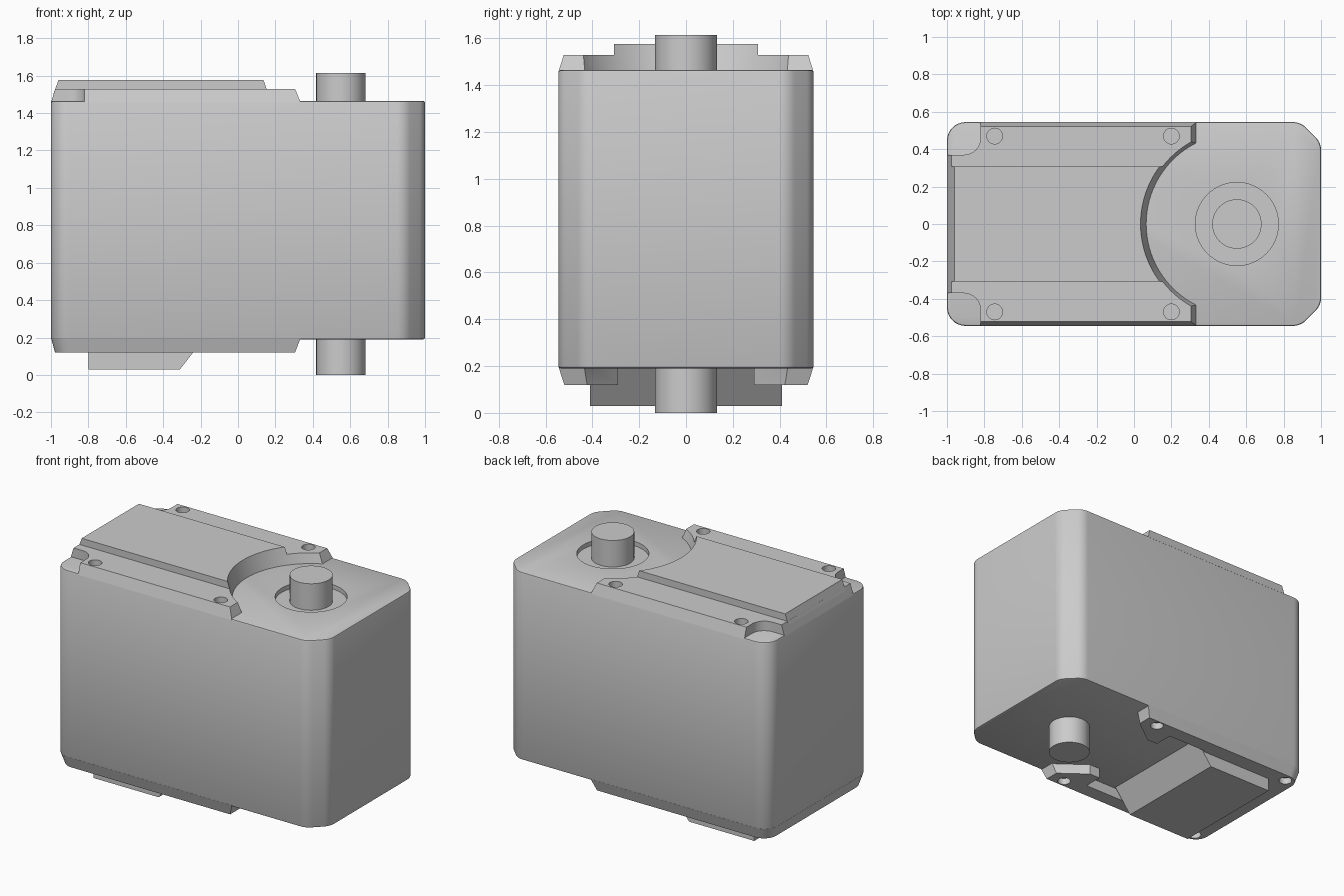
import bpy, bmesh, math
from mathutils import Vector

cube = bpy.data.objects.get("Cube")
if cube:
    bpy.data.objects.remove(cube, do_unlink=True)

grey = bpy.data.materials.new("light_grey")
grey.use_nodes = True
grey.diffuse_color = (0.6, 0.6, 0.6, 1)
grey.node_tree.nodes["Principled BSDF"].inputs["Base Color"].default_value = (0.6, 0.6, 0.6, 1)


def rounded(corners, steps=8):
    """Outline from (x, y, radius) corners, each rounded by an arc."""
    out = []
    for i, (x, y, r) in enumerate(corners):
        p = Vector((x, y))
        if r == 0:
            out.append(p)
            continue
        a = (Vector(corners[i - 1][:2]) - p).normalized()
        b = (Vector(corners[(i + 1) % len(corners)][:2]) - p).normalized()
        half = a.angle(b) / 2
        centre = p + (a + b).normalized() * r / math.sin(half)
        start = p + a * r / math.tan(half) - centre
        end = p + b * r / math.tan(half) - centre
        sweep = end.angle_signed(start)
        for k in range(steps + 1):
            t = sweep * k / steps
            out.append(centre + Vector((start.x * math.cos(t) - start.y * math.sin(t),
                                        start.x * math.sin(t) + start.y * math.cos(t))))
    return out


def circle(x, y, r, n=64):
    return [Vector((x + r * math.cos(math.tau * i / n), y + r * math.sin(math.tau * i / n)))
            for i in range(n)]


def loft(name, low, z0, high, z1):
    """Solid between two outlines with the same number of points."""
    bm = bmesh.new()
    rings = [[bm.verts.new((p.x, p.y, z)) for p in ring] for ring, z in ((low, z0), (high, z1))]
    n = len(low)
    for i in range(n):
        j = (i + 1) % n
        bm.faces.new((rings[0][i], rings[0][j], rings[1][j], rings[1][i]))
    bm.faces.new(rings[0][::-1])
    bm.faces.new(rings[1])
    bmesh.ops.recalc_face_normals(bm, faces=bm.faces)
    mesh = bpy.data.meshes.new(name)
    bm.to_mesh(mesh)
    bm.free()
    mesh.materials.append(grey)
    obj = bpy.data.objects.new(name, mesh)
    bpy.context.collection.objects.link(obj)
    return obj


def prism(name, outline, z0, z1):
    return loft(name, outline, z0, outline, z1)


def apply_modifiers(obj):
    bpy.ops.object.select_all(action='DESELECT')
    obj.select_set(True)
    bpy.context.view_layer.objects.active = obj
    for m in list(obj.modifiers):
        bpy.ops.object.modifier_apply(modifier=m.name)


def cut(obj, *cutters):
    for c in cutters:
        m = obj.modifiers.new("cut", 'BOOLEAN')
        m.operation, m.solver, m.object = 'DIFFERENCE', 'EXACT', c
        apply_modifiers(obj)
        bpy.data.objects.remove(c, do_unlink=True)


def both_sides(corners):
    """Full outline from the +y half, given from low x to high x."""
    return [(x, -y, r) for x, y, r in corners] + corners[::-1]


W, SHAFT_X = 0.545, 0.55
BASE, TOP = 0.19, 1.465

# Main housing with chamfered output end and softened rims
outline = rounded(both_sides([(-1, W, 0.1), (0.89, W, 0.1), (1, 0.435, 0.1)]))
housing = prism("housing", outline, BASE, TOP)
bevel = housing.modifiers.new("rim", 'BEVEL')
bevel.width, bevel.segments, bevel.angle_limit = 0.01, 2, math.radians(60)
apply_modifiers(housing)
cut(housing, prism("shaft_recess_cutter", circle(SHAFT_X, 0, 0.222), TOP - 0.03, TOP + 0.1))

# Output shaft through both ends
shaft = prism("output_shaft", circle(SHAFT_X, 0, 0.132), 0, 1.615)


def arc_cutter():
    return loft("arc_cutter", circle(SHAFT_X, 0, 0.467, 96), 1.4,
                circle(SHAFT_X, 0, 0.549, 96), 1.7)


def hole(x, y, z0, z1):
    return prism("hole_cutter", circle(x, y, 0.042, 32), z0, z1)


# Top cover plate: sloped rim, corner pockets, screw holes and shaft clearance
top_plate = loft("top_plate", rounded(both_sides([(-1, W, 0), (0.335, W, 0)])), TOP - 0.008,
                 rounded(both_sides([(-0.977, 0.522, 0), (0.305, 0.522, 0)])), 1.53)
cut(top_plate, arc_cutter())
for s in (-1, 1):
    pocket = [(-1.2, 0.37, 0), (-0.82, 0.37, 0.09), (-0.82, 0.8, 0), (-1.2, 0.8, 0)]
    pocket = rounded([(x, y * s, r) for x, y, r in pocket])
    cut(top_plate, prism("pocket_cutter", pocket, 1.4, 1.7),
        hole(-0.745, s * 0.47, 1.48, 1.7), hole(0.2, s * 0.47, 1.48, 1.7))

# Raised centre panel on the cover
panel = loft("top_panel", rounded(both_sides([(-0.986, 0.307, 0), (0.3, 0.307, 0)])), 1.505,
             rounded(both_sides([(-0.96, 0.307, 0), (0.3, 0.307, 0)])), 1.576)
cut(panel, arc_cutter())

# Bottom cover plate with a stepped opening between two lugs
bottom_plate = loft("bottom_plate",
                    rounded(both_sides([(-0.978, 0.52, 0.09), (0.305, 0.52, 0)])), 0.12,
                    rounded(both_sides([(-1, W, 0.1), (0.335, W, 0)])), BASE + 0.008)
opening = both_sides([(-0.25, 0.42, 0), (0.05, 0.42, 0), (0.05, 0.29, 0),
                      (0.13, 0.29, 0), (0.31, 0.425, 0), (0.5, 0.5, 0)])
cut(bottom_plate, prism("opening_cutter", rounded(opening), 0, 0.3))
for s in (-1, 1):
    cut(bottom_plate, hole(0.2, s * 0.47, 0, 0.165), hole(-0.9, s * 0.46, 0, 0.165))

# Raised block under the housing with a sloped end
block = loft("bottom_block", rounded(both_sides([(-0.8, 0.41, 0), (-0.31, 0.41, 0)])), 0.03,
             rounded(both_sides([(-0.8, 0.41, 0), (-0.178, 0.41, 0)])), 0.2)

# Smooth rounded areas, keep hard edges crisp
bpy.ops.object.select_all(action='DESELECT')
for obj in (housing, shaft, top_plate, panel, bottom_plate, block):
    obj.select_set(True)
    bpy.context.view_layer.objects.active = obj
bpy.ops.object.shade_smooth_by_angle(angle=math.radians(30))
